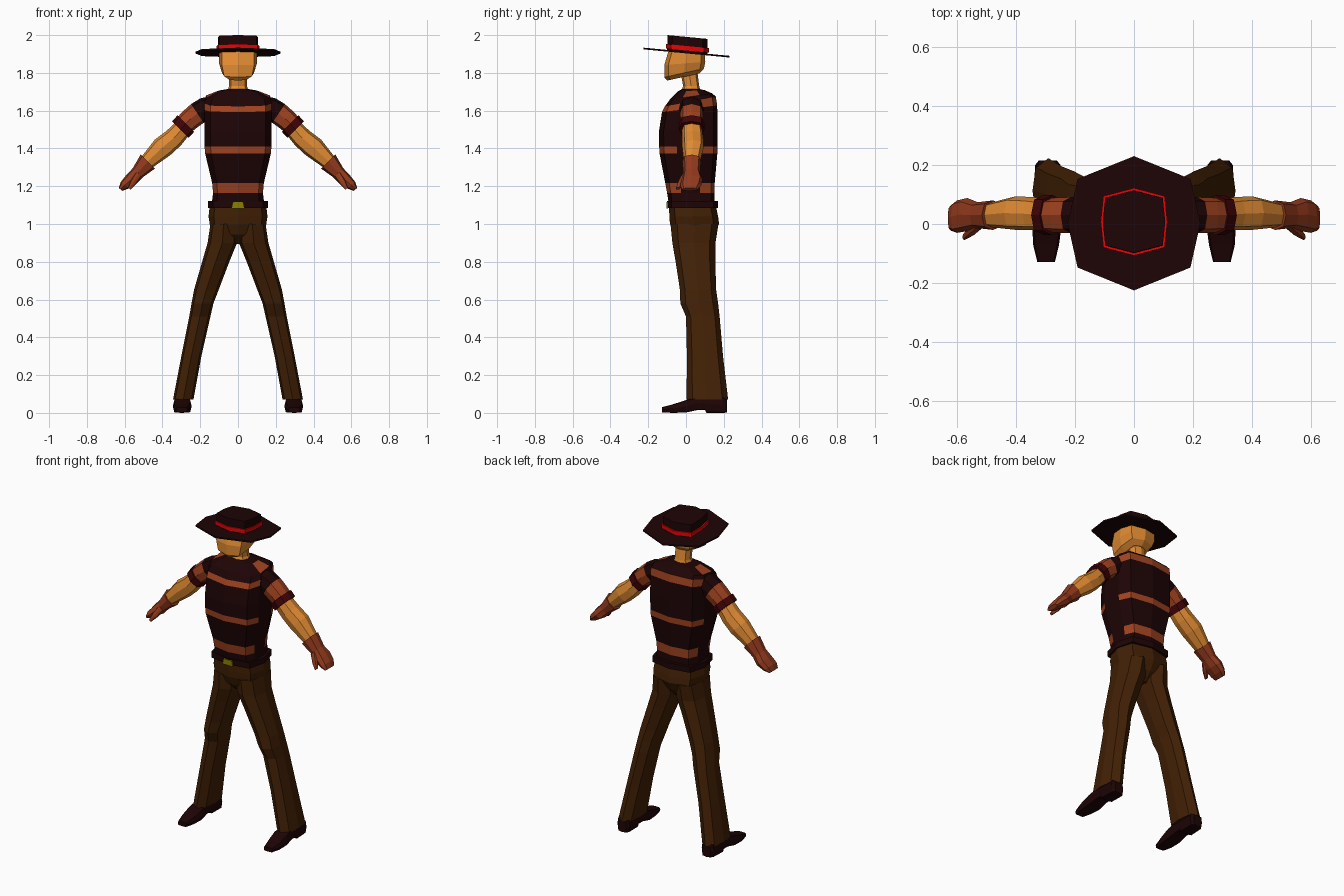
import bpy, bmesh, math
from mathutils import Vector


def mat(name, r, g, b):
    m = bpy.data.materials.new(name)
    m.diffuse_color = (r, g, b, 1)
    return m


DARK = mat("dark_cloth", 0.0125, 0.0012, 0.0015)
STRIPE = mat("rust_stripe", 0.35, 0.055, 0.014)
SKIN = mat("skin", 0.76, 0.26, 0.033)
GLOVE = mat("glove_brown", 0.29, 0.042, 0.012)
PANTS = mat("trouser_brown", 0.054, 0.0145, 0.0015)
RED = mat("band_red", 0.85, 0.001, 0.002)
CUFF = mat("cuff_maroon", 0.052, 0.001, 0.002)
GOLD = mat("buckle_yellow", 0.26, 0.22, 0.0)


def octagon(kx, ky):
    return [(1, 0), (kx, ky), (0, 1), (-kx, ky), (-1, 0), (-kx, -ky), (0, -1), (kx, -ky)]


def loft(name, rings, mats, k=(0.77, 0.77), mirror=False, shape=None):
    """Skin rings (centre, u, v); mats gives one material per segment."""
    if not isinstance(mats, list):
        mats = [mats] * (len(rings) - 1)
    used = list(dict.fromkeys(mats))
    shape = shape or octagon(*k)
    n = len(shape)
    bm = bmesh.new()
    loops = [[bm.verts.new(Vector(c) + Vector(u) * a + Vector(v) * b) for a, b in shape]
             for c, u, v in rings]
    for s, (lo, hi) in enumerate(zip(loops, loops[1:])):
        for i in range(n):
            j = (i + 1) % n
            f = bm.faces.new((lo[i], lo[j], hi[j], hi[i]))
            f.material_index = used.index(mats[s])
    bm.faces.new(loops[0]).material_index = used.index(mats[0])
    bm.faces.new(loops[-1]).material_index = used.index(mats[-1])
    bmesh.ops.recalc_face_normals(bm, faces=bm.faces[:])
    me = bpy.data.meshes.new(name)
    bm.to_mesh(me)
    bm.free()
    for m in used:
        me.materials.append(m)
    ob = bpy.data.objects.new(name, me)
    bpy.context.collection.objects.link(ob)
    if mirror:
        mod = ob.modifiers.new("mirror", 'MIRROR')
        mod.use_mirror_merge = False
    return ob


def level(z, rx, y0, y1, tilt=0.0, x=0.0):
    """Near-horizontal ring spanning y0..y1, sloping along y by tilt."""
    ry = (y1 - y0) / 2
    return (x, (y0 + y1) / 2, z), (rx, 0, 0), (0, ry, ry * tilt)


def limb(x, y, z, r, ry, angle=45):
    """Ring across an arm; angle is the lean of its upper edge from horizontal."""
    a = math.radians(angle)
    return (x, y, z), (r * math.cos(a), 0, r * math.sin(a)), (0, ry, 0)


# Striped shirt, ten-sided with a flat panel under each arm
SHIRT = [(1, -.4), (1, .4), (.82, .86), (0, 1), (-.82, .86),
         (-1, .4), (-1, -.4), (-.82, -.84), (0, -1), (.82, -.84)]
torso = loft("shirt", [
    level(1.10, .14, -.09, .15),
    level(1.163, .132, -.10, .15),
    level(1.218, .137, -.11, .152),
    level(1.373, .174, -.14, .166),
    level(1.409, .177, -.142, .168),
    level(1.50, .178, -.143, .168, .05),
    level(1.61, .178, -.127, .165, .12),
    level(1.648, .178, -.112, .158, .19),
    level(1.675, .168, -.085, .14, .14),
    level(1.706, .10, -.04, .10, .03),
    level(1.715, .05, -.02, .07)],
    [DARK, STRIPE, DARK, STRIPE, DARK, DARK, STRIPE, DARK, DARK, DARK], shape=SHIRT)
# Side panels are plain, except a rust patch on each shoulder top
for f in torso.data.polygons:
    xs = [abs(torso.data.vertices[i].co.x) for i in f.vertices]
    signs = {torso.data.vertices[i].co.x > 0 for i in f.vertices}
    if len(signs) == 1 and abs(f.normal.y) < .35 and abs(f.center.y - .02) < .03 and len(xs) == 4:
        f.material_index = 1 if 1.675 < f.center.z < 1.70 else 0

# Sleeves, cuffs and bare forearms
loft("sleeve", [
    limb(.14, .03, 1.615, .062, .062, 75),
    limb(.175, .03, 1.608, .062, .062, 66),
    limb(.215, .03, 1.585, .060, .061, 56),
    limb(.25, .03, 1.557, .057, .06, 48),
    limb(.285, .03, 1.525, .054, .058)],
    [DARK, DARK, STRIPE, STRIPE], mirror=True)
loft("cuff", [limb(.276, .03, 1.532, .062, .068), limb(.305, .03, 1.50, .062, .068)],
     CUFF, mirror=True)
loft("forearm", [
    limb(.28, .03, 1.52, .048, .052),
    limb(.34, .035, 1.455, .054, .056),
    limb(.40, .037, 1.405, .058, .057),
    limb(.495, .03, 1.315, .038, .04)], SKIN, mirror=True)
loft("glove", [
    limb(.478, .03, 1.33, .053, .05),
    limb(.53, .03, 1.272, .036, .044, 40),
    limb(.565, .032, 1.235, .036, .056, 40),
    limb(.60, .025, 1.205, .027, .055, 40),
    limb(.622, .02, 1.183, .012, .042, 40)], GLOVE, mirror=True)
loft("thumb", [
    limb(.525, .0, 1.265, .02, .018),
    limb(.553, -.025, 1.222, .018, .017),
    limb(.575, -.044, 1.188, .009, .01)], GLOVE, mirror=True)

# Trousers
loft("trouser_hips", [
    level(1.095, .150, -.09, .158),
    level(1.04, .156, -.088, .170),
    level(1.0, .150, -.085, .175),
    level(.945, .135, -.062, .145),
    level(.895, .03, -.01, .10)], PANTS, k=(0.82, 0.77))
loft("trouser_leg", [
    level(1.0, .070, -.082, .172, x=.076),
    level(.90, .078, -.072, .156, x=.083),
    level(.80, .072, -.055, .155, x=.118),
    level(.65, .065, -.032, .160, x=.168),
    level(.58, .058, -.03, .170, x=.188),
    level(.51, .056, 0, .178, x=.202),
    level(.30, .053, .005, .196, x=.247),
    level(.07, .054, .003, .223, x=.290)], PANTS, k=(0.80, 0.72), mirror=True)

# Belt and buckle
loft("belt", [level(1.085, .160, -.10, .17), level(1.122, .160, -.10, .17)],
     DARK, k=(0.82, 0.82))
loft("buckle", [
    ((0, -.095, 1.099), (.035, 0, 0), (0, 0, .017)),
    ((0, -.104, 1.099), (.035, 0, 0), (0, 0, .017))], GOLD,
    shape=[(-1, -1), (1, -1), (.8, 1), (-.8, 1)])


# Shoes, skinned from toe to heel
def shoe_ring(y, z0, z1, hw, x=.295):
    return (x, y, (z0 + z1) / 2), (hw, 0, 0), (0, 0, (z1 - z0) / 2)


loft("shoe", [
    shoe_ring(-.128, .003, .03, .030, .298),
    shoe_ring(-.07, 0, .045, .044, .298),
    shoe_ring(0, .002, .068, .050),
    shoe_ring(.06, .015, .085, .044),
    shoe_ring(.10, .015, .09, .044),
    shoe_ring(.108, 0, .09, .045),
    shoe_ring(.20, 0, .085, .043, .292),
    shoe_ring(.216, .002, .07, .030, .292)], DARK, k=(0.85, 0.9), mirror=True)

# Neck and head
loft("neck", [
    level(1.69, .062, -.03, .08),
    level(1.73, .047, -.015, .07),
    level(1.81, .047, -.03, .06)], SKIN)
loft("head", [
    level(1.778, .052, -.10, .07, .22),
    level(1.800, .085, -.115, .095, .22),
    level(1.85, .100, -.115, .102, .08),
    level(1.908, .100, -.092, .100, -.1)], SKIN, k=(0.86, 0.80))

# Hat, tipped back, with a red band
T = -.095
loft("hat_brim", [level(1.903, .225, -.225, .23, T), level(1.912, .225, -.225, .23, T)],
     DARK, k=(0.85, 0.66))
loft("hat_crown", [
    level(1.905, .106, -.100, .115, T),
    level(1.99, .106, -.097, .113, T)], DARK, k=(0.92, 0.76))
loft("hat_band", [
    level(1.918, .113, -.107, .122, T),
    level(1.942, .113, -.107, .122, T)], RED, k=(0.92, 0.76))
